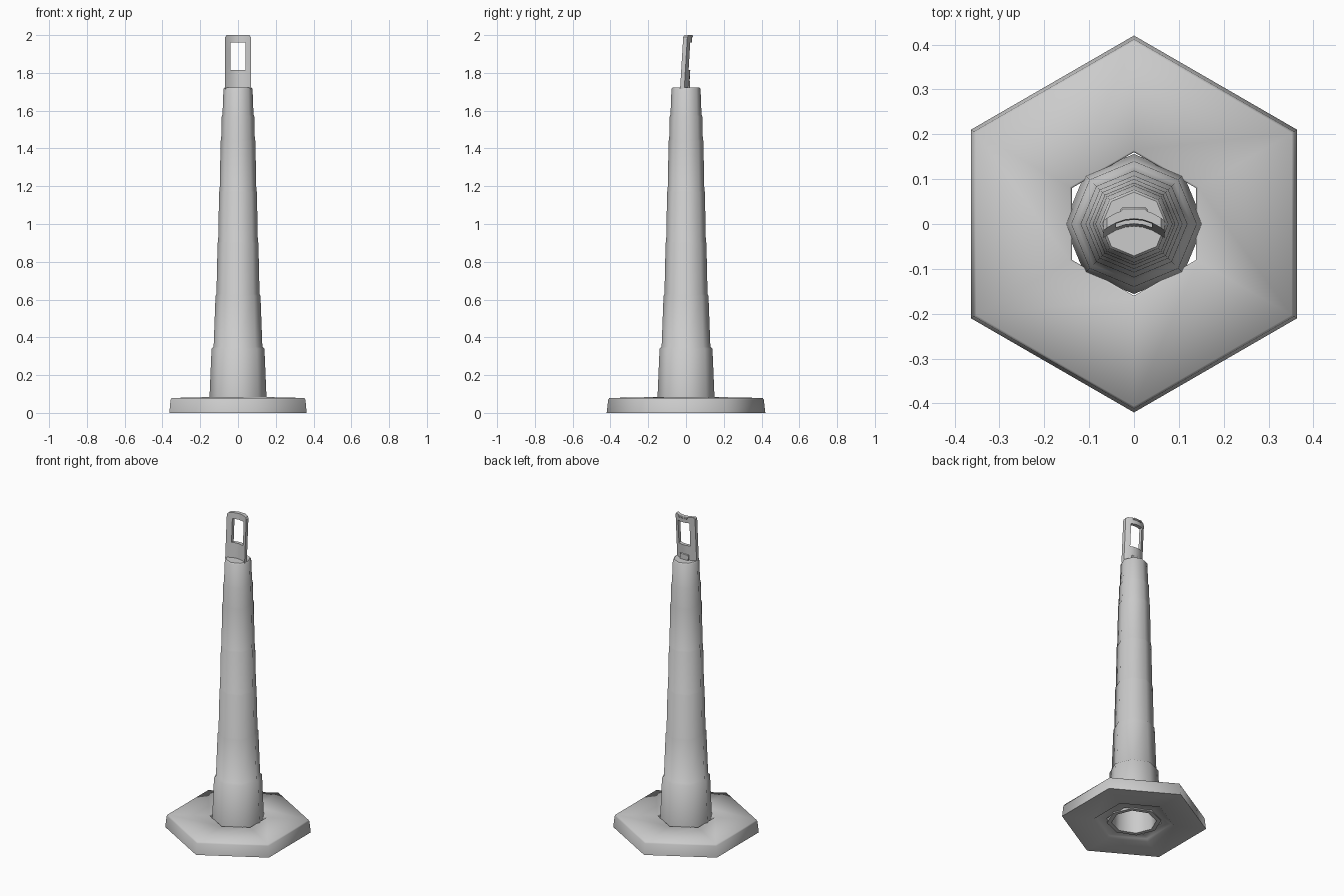
import bpy, bmesh, math

if "Cube" in bpy.data.objects:
    bpy.data.objects.remove(bpy.data.objects["Cube"])

grey = bpy.data.materials.new("light_grey")
grey.use_nodes = True
grey.diffuse_color = (0.6, 0.6, 0.6, 1)
grey.node_tree.nodes["Principled BSDF"].inputs["Base Color"].default_value = (0.6, 0.6, 0.6, 1)


def finish(name, bm, angle):
    """Turn a bmesh into a smooth-shaded object."""
    bmesh.ops.recalc_face_normals(bm, faces=bm.faces)
    mesh = bpy.data.meshes.new(name)
    bm.to_mesh(mesh)
    bm.free()
    mesh.materials.append(grey)
    obj = bpy.data.objects.new(name, mesh)
    bpy.context.collection.objects.link(obj)
    bpy.ops.object.select_all(action='DESELECT')
    obj.select_set(True)
    bpy.context.view_layer.objects.active = obj
    bpy.ops.object.shade_smooth_by_angle(angle=math.radians(angle))
    return obj


def lathe(name, profile, sides, start, angle, closed=False):
    """Sweep (radius, height) points around z; radius 0 makes a tip."""
    bm = bmesh.new()
    rings = []
    for r, z in profile:
        turns = [start + 2 * math.pi * i / sides for i in range(sides)]
        rings.append([bm.verts.new((r * math.cos(a), r * math.sin(a), z)) for a in turns])
    pairs = list(zip(rings, rings[1:]))
    if closed:
        pairs.append((rings[-1], rings[0]))
    for low, high in pairs:
        for i in range(sides):
            j = (i + 1) % sides
            bm.faces.new((low[i], low[j], high[j], high[i]))
    if not closed:
        bm.faces.new(rings[0])
        bm.faces.new(rings[-1])
    return finish(name, bm, angle)


# Heavy hexagonal foot with a hole for the post
lathe("base", [(0.16, 0.012), (0.22, 0.012), (0.235, 0), (0.42, 0), (0.412, 0.07),
               (0.406, 0.079), (0.165, 0.084), (0.16, 0.08)],
      6, math.pi / 2, 65, closed=True)

# Stepped octagonal post, hollow from below
outside = [(0.156, 0.005), (0.151, 0.08), (0.14, 0.34), (0.129, 0.35), (0.119, 0.62),
           (0.114, 0.63), (0.108, 0.9), (0.105, 0.905), (0.1, 1.17), (0.097, 1.175),
           (0.092, 1.44), (0.089, 1.45), (0.086, 1.57), (0.082, 1.58), (0.077, 1.715),
           (0.071, 1.722)]
inside = [(0.13, 0.005), (0.115, 0.33), (0.065, 1.7)]
lathe("post", inside[::-1] + outside, 8, 0, 50)


# Curved grip on top: a bent plate with a window and two small holes
def bend(x, z):
    lean = (z - 1.72) * 0.06
    return 0.006 + lean - 0.026 * (x / 0.068) ** 2


bm = bmesh.new()
columns = [-0.068, -0.06, -0.04, -0.02, 0, 0.02, 0.04, 0.06, 0.068]
rows = [1.715, 1.76, 1.815, 1.85, 1.93, 1.962, 1.99, 2.0]
half = 0.011
grid = {}
for side in (-1, 1):
    for i, x in enumerate(columns):
        for k, z in enumerate(rows):
            # the top corners and the opening are slightly rounded
            if i in (0, 8) and k == 7:
                x, z = x * 0.95, z - 0.006
            grid[side, i, k] = bm.verts.new((x, bend(x, z) + side * half, z))


def solid(i, k):
    window = 2 <= i <= 5 and 2 <= k <= 4
    return 0 <= i < 8 and 0 <= k < 7 and not window


for i in range(8):
    for k in range(7):
        if not solid(i, k):
            continue
        corners = [(i, k), (i + 1, k), (i + 1, k + 1), (i, k + 1)]
        for side in (-1, 1):
            bm.faces.new([grid[side, *c] for c in corners])
        neighbours = [(i, k - 1), (i + 1, k), (i, k + 1), (i - 1, k)]
        for n, other in enumerate(neighbours):
            if not solid(*other):
                a, b = corners[n], corners[(n + 1) % 4]
                bm.faces.new((grid[-1, *a], grid[-1, *b], grid[1, *b], grid[1, *a]))
handle = finish("handle", bm, 40)

for name, z, height in (("lower_hole_cutter", 1.787, 0.019), ("upper_hole_cutter", 1.98, 0.012)):
    bm = bmesh.new()
    bmesh.ops.create_cone(bm, cap_ends=True, segments=12, radius1=1, radius2=1, depth=0.2)
    for v in bm.verts:
        v.co = (v.co.x * 0.013, v.co.z, z + v.co.y * height)
    cutter = finish(name, bm, 40)
    cutter.hide_render = True
    cutter.hide_viewport = True
    cut = handle.modifiers.new(name, 'BOOLEAN')
    cut.object = cutter
    cut.operation = 'DIFFERENCE'

# Small rolled lip behind the top bar and pad around the lower hole
for name, z, height in (("handle_lip", 1.994, 0.006), ("handle_foot_pad", 1.738, 0.02)):
    bm = bmesh.new()
    bmesh.ops.create_cube(bm, size=1)
    for v in bm.verts:
        v.co = (v.co.x * 0.06, bend(0.03, z) + 0.012 + v.co.y * 0.014, z + v.co.z * 2 * height)
    bmesh.ops.bevel(bm, geom=bm.edges[:], offset=0.003, segments=1, affect='EDGES')
    finish(name, bm, 40)
